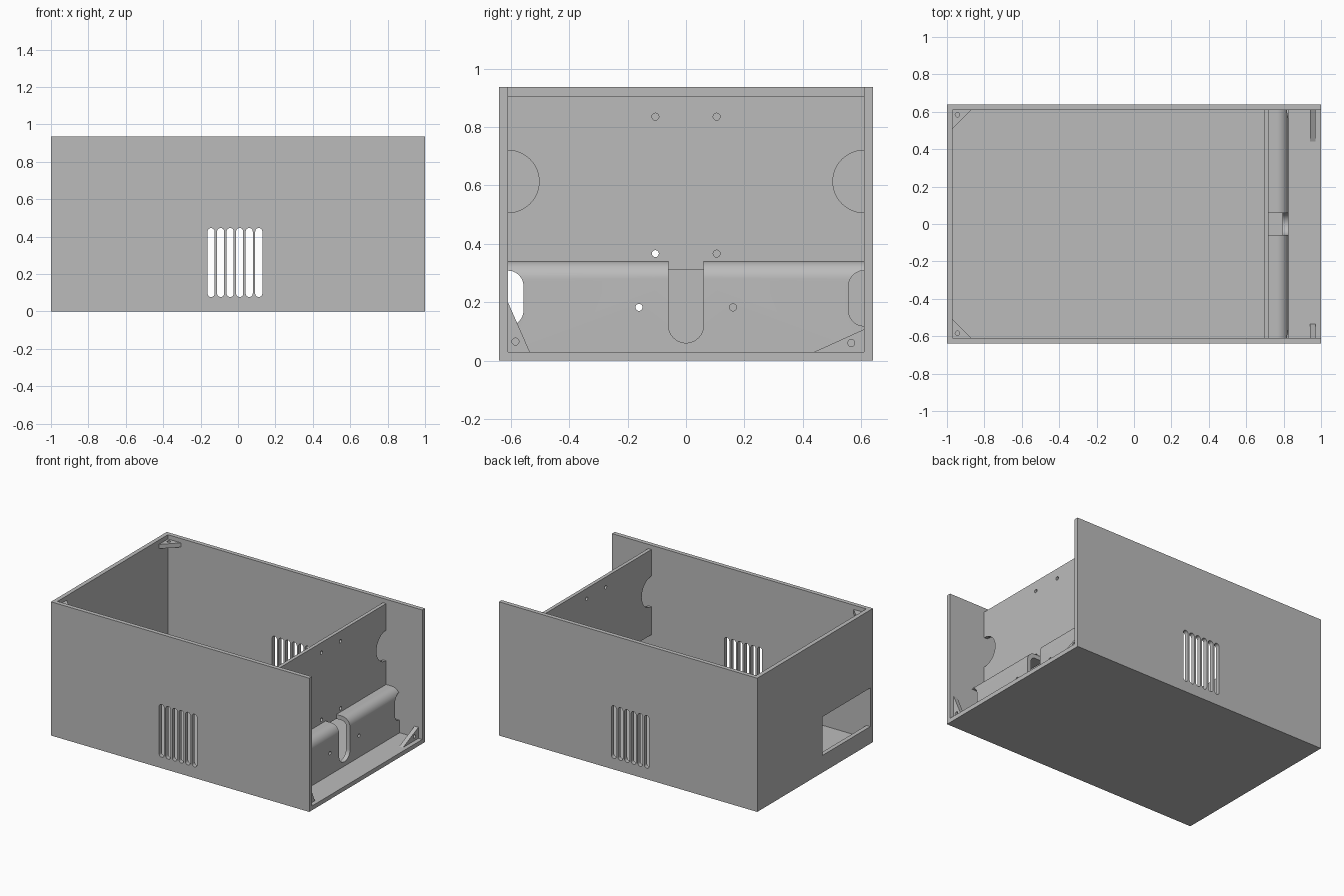
import bpy, bmesh, math

if "Cube" in bpy.data.objects:
    bpy.data.objects.remove(bpy.data.objects["Cube"])

GREY = (0.5, 0.5, 0.5, 1)
grey = bpy.data.materials.new("plain grey")
grey.use_nodes = True
grey.diffuse_color = GREY
grey.node_tree.nodes["Principled BSDF"].inputs["Base Color"].default_value = GREY

T = 0.03                      # sheet thickness
L, W, H = 1.0, 0.64, 0.936    # half length, half width, height
IW = W - T                    # inner half width
SEAT = H - T                  # height where a lid would rest


def prism(name, outline, axis, lo, hi):
    """Extrude a 2D outline along the x, y or z axis."""
    place = {"x": lambda p, a: (a, p[0], p[1]),
             "y": lambda p, a: (p[0], a, p[1]),
             "z": lambda p, a: (p[0], p[1], a)}[axis]
    bm = bmesh.new()
    face = bm.faces.new([bm.verts.new(place(p, lo)) for p in outline])
    ext = bmesh.ops.extrude_face_region(bm, geom=[face])
    step = [hi - lo if c == axis else 0 for c in "xyz"]
    bmesh.ops.translate(bm, vec=step, verts=[v for v in ext["geom"] if isinstance(v, bmesh.types.BMVert)])
    bmesh.ops.recalc_face_normals(bm, faces=bm.faces)
    mesh = bpy.data.meshes.new(name)
    bm.to_mesh(mesh)
    bm.free()
    mesh.materials.append(grey)
    ob = bpy.data.objects.new(name, mesh)
    bpy.context.collection.objects.link(ob)
    return ob


def rect(a0, a1, b0, b1):
    return [(a0, b0), (a1, b0), (a1, b1), (a0, b1)]


def arc(ca, cb, r, start, end, n):
    angles = [math.radians(start + (end - start) * i / n) for i in range(n + 1)]
    return [(ca + r * math.cos(t), cb + r * math.sin(t)) for t in angles]


def circle(ca, cb, r, n=32):
    return arc(ca, cb, r, 0, 360, n)[:-1]


def capsule(ca, r, b0, b1):
    """Upright slot with round ends."""
    return arc(ca, b1 - r, r, 0, 180, 12) + arc(ca, b0 + r, r, 180, 360, 12)


def cut(ob, cutters):
    """Subtract the cutters one by one, then remove them."""
    for c in cutters:
        mod = ob.modifiers.new("cut", "BOOLEAN")
        mod.operation, mod.solver, mod.object = "DIFFERENCE", "EXACT", c
    bpy.context.view_layer.update()
    graph = bpy.context.evaluated_depsgraph_get()
    mesh = bpy.data.meshes.new_from_object(ob.evaluated_get(graph))
    ob.modifiers.clear()
    ob.data = mesh
    for c in cutters:
        bpy.data.objects.remove(c)


def smooth(ob):
    bpy.ops.object.select_all(action="DESELECT")
    ob.select_set(True)
    bpy.context.view_layer.objects.active = ob
    bpy.ops.object.shade_smooth_by_angle(angle=math.radians(30))


# Open-ended case with vents in both long walls and a window in the end wall
case = prism("case", rect(-L, L, -W, W), "z", 0, H)
cutters = [prism("cavity", rect(T - L, L + T, -IW, IW), "z", T, H + T),
           prism("window", rect(-IW, -0.08, 0.12, 0.39), "x", -L - T, 0)]
for i in range(6):
    vent = capsule(-0.144 + 0.051 * i, 0.019, 0.077, 0.446)
    cutters.append(prism("vent", vent, "y", -W - T, W + T))
cut(case, cutters)
smooth(case)

# Divider sheet: upright, stepped outward by a shelf, rolled down to the floor
X0, X1, XF = 0.695, 0.72, 0.825
SHELF, ROLL = 0.34, 0.06
profile = [(X0, SHELF - T), (X0, SEAT), (X1, SEAT), (X1, SHELF)]
profile += arc(XF - ROLL, SHELF - ROLL, ROLL, 90, 0, 12)
profile += [(XF, T), (XF - T, T)]
profile += arc(XF - ROLL, SHELF - ROLL, ROLL - T, 0, 90, 12)
divider = prism("divider", profile, "y", -IW, IW)
cutters = [prism("cable_slot", capsule(0, 0.06, 0.06, 0.6), "x", X1, 0.9)]
for s in (-1, 1):
    cutters.append(prism("round_notch", circle(s * IW, 0.613, 0.107, 48), "x", 0.6, 0.75))
    cutters.append(prism("low_notch", capsule(s * IW, 0.054, 0.118, 0.308), "x", 0.77, 0.9))
    for y, z in ((0.105, 0.835), (0.105, 0.366), (0.161, 0.182)):
        cutters.append(prism("screw_hole", circle(s * y, z, 0.012, 20), "x", 0.6, 0.9))
cut(divider, cutters)
smooth(divider)


def brace(name, triangle, hole, axis, lo, hi):
    ob = prism(name, triangle, axis, lo, hi)
    cut(ob, [prism("screw_hole", circle(*hole, 0.012, 20), axis, lo - T, hi + T)])
    smooth(ob)


# Lid braces in the closed corners
XI = T - L
for s, side in ((-1, "front"), (1, "back")):
    brace(side + "_lid_brace", [(XI, s * IW), (XI + 0.1, s * IW), (XI, s * (IW - 0.1))],
          (XI + 0.026, s * (IW - 0.026)), "z", SEAT - T, SEAT)

# Panel braces in the floor corners of the open end
brace("front_panel_brace", [(-IW, T), (-0.535, T), (-IW, 0.2)], (-0.584, 0.065), "x", L - 2 * T, L - T)
brace("back_panel_brace", [(IW, T), (0.44, T), (IW, 0.107)], (0.566, 0.06), "x", L - 2 * T, L - T)
